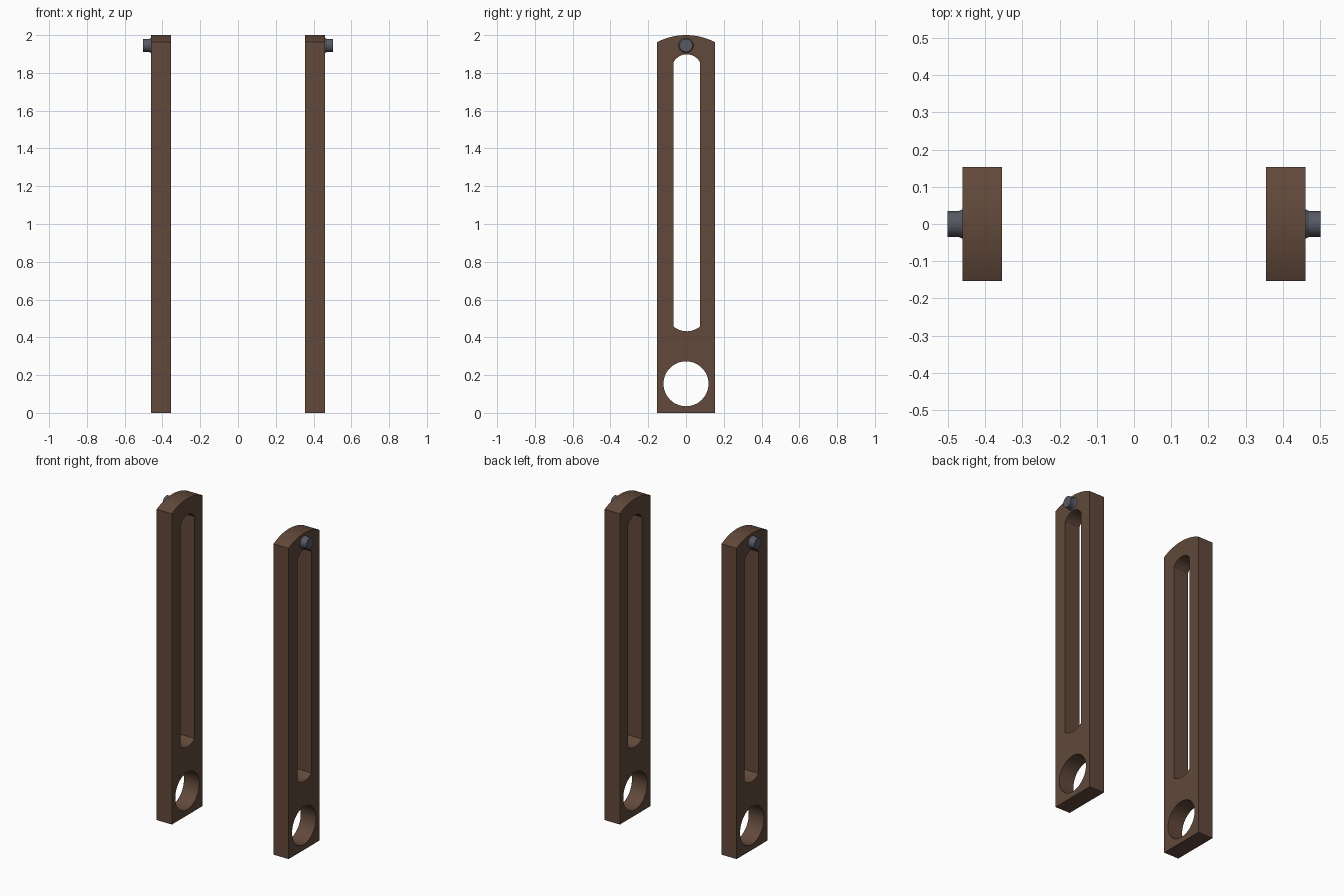
import bpy, bmesh
from math import pi, sin, cos, asin
from mathutils import Matrix

if "Cube" in bpy.data.objects:
    bpy.data.objects.remove(bpy.data.objects["Cube"])


def material(name, rgb):
    m = bpy.data.materials.new(name)
    m.diffuse_color = (*rgb, 1)
    m.use_nodes = True
    m.node_tree.nodes["Principled BSDF"].inputs["Base Color"].default_value = m.diffuse_color
    return m


BROWN = material("dark_brown", (0.12, 0.066, 0.043))
STEEL = material("dark_steel", (0.095, 0.1, 0.125))


def arc(cy, half, z_side, z_apex, n):
    """Shallow arc from +y to -y through an apex above or below its ends."""
    h = abs(z_apex - z_side)
    r = (half * half + h * h) / (2 * h)
    s = 1 if z_apex > z_side else -1
    a = asin(half / r)
    pts = []
    for i in range(n + 1):
        t = a - 2 * a * i / n
        pts.append((cy + r * sin(t), z_apex - s * r * (1 - cos(t))))
    return pts


def smooth(ob):
    bpy.ops.object.select_all(action='DESELECT')
    ob.select_set(True)
    bpy.context.view_layer.objects.active = ob
    bpy.ops.object.shade_smooth_by_angle(angle=0.5)


def plate(name, loops, x, thickness):
    """Extruded outline; inner loops become through holes."""
    cu = bpy.data.curves.new(name, 'CURVE')
    cu.dimensions = '2D'
    cu.fill_mode = 'BOTH'
    cu.extrude = thickness / 2
    for pts in loops:
        sp = cu.splines.new('POLY')
        sp.points.add(len(pts) - 1)
        for p, (y, z) in zip(sp.points, pts):
            p.co = (y, z, 0, 1)
        sp.use_cyclic_u = True
    ob = bpy.data.objects.new(name, cu)
    bpy.context.collection.objects.link(ob)
    ob.rotation_euler = (pi / 2, 0, pi / 2)
    ob.location.x = x
    bpy.ops.object.select_all(action='DESELECT')
    ob.select_set(True)
    bpy.context.view_layer.objects.active = ob
    bpy.ops.object.convert(target='MESH')
    ob = bpy.context.object
    bm = bmesh.new()
    bm.from_mesh(ob.data)
    bmesh.ops.remove_doubles(bm, verts=bm.verts, dist=1e-5)
    bmesh.ops.recalc_face_normals(bm, faces=bm.faces)
    bm.to_mesh(ob.data)
    bm.free()
    ob.data.materials.clear()
    ob.data.materials.append(BROWN)
    smooth(ob)


def pin(name, side):
    """Short round pin with a small flare where it meets the bar."""
    prof = [(0.45, 0.039), (0.463, 0.039), (0.47, 0.035), (0.502, 0.035)]
    n = 32
    bm = bmesh.new()
    rings = [[bm.verts.new((side * x, r * cos(2 * pi * i / n), r * sin(2 * pi * i / n)))
              for i in range(n)] for x, r in prof]
    for a, b in zip(rings, rings[1:]):
        for i in range(n):
            j = (i + 1) % n
            bm.faces.new((a[i], a[j], b[j], b[i]))
    bm.faces.new(rings[0])
    bm.faces.new(rings[-1])
    bmesh.ops.recalc_face_normals(bm, faces=bm.faces)
    bm.transform(Matrix.Translation((0, 0, 1.945)))
    me = bpy.data.meshes.new(name)
    bm.to_mesh(me)
    bm.free()
    me.materials.append(STEEL)
    ob = bpy.data.objects.new(name, me)
    bpy.context.collection.objects.link(ob)
    smooth(ob)


# Bar outline, long slot and round lower hole
outline = [(-0.153, 0), (0.153, 0)] + arc(0, 0.153, 1.963, 2.0, 16)
slot = arc(0.004, 0.07, 1.857, 1.898, 12) + arc(0.004, 0.07, 0.457, 0.432, 12)[::-1]
hole = [(0.119 * cos(2 * pi * i / 48), 0.154 + 0.119 * sin(2 * pi * i / 48)) for i in range(48)]

for label, side in (("left", -1), ("right", 1)):
    plate(label + "_slotted_bar", [outline, slot, hole], side * 0.408, 0.106)
    pin(label + "_pivot_pin", side)
